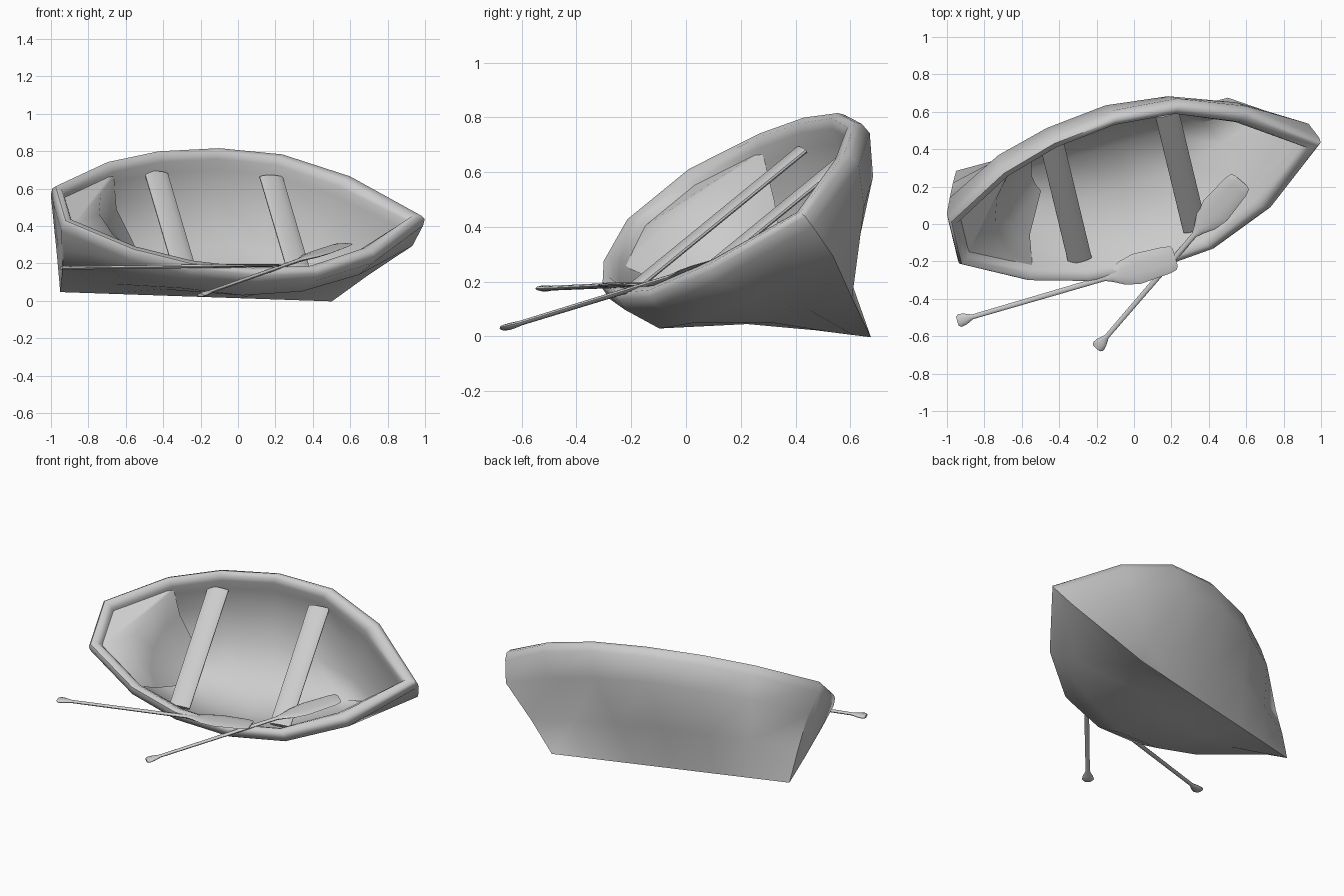
import bpy, bmesh, math
from mathutils import Vector, Matrix

if "Cube" in bpy.data.objects:
    bpy.data.objects.remove(bpy.data.objects["Cube"])

grey = bpy.data.materials.new("plain grey")
grey.use_nodes = True
COLOUR = (0.6, 0.6, 0.6, 1)
grey.diffuse_color = COLOUR
grey.node_tree.nodes["Principled BSDF"].inputs["Base Color"].default_value = COLOUR

# Boat frame: length, beam and height axes of the heeled boat
along = Vector((0.966, 0.26, -0.033)).normalized()
up = along.cross(Vector((-0.18, 0.76, 0.62))).normalized()
beam = up.cross(along)
TILT = Matrix((along, beam, up)).transposed().to_4x4()
TILT.translation = beam * 0.42


def finish(name, bm, angle=45, matrix=TILT):
    bmesh.ops.remove_doubles(bm, verts=bm.verts, dist=0.0005)
    bmesh.ops.recalc_face_normals(bm, faces=bm.faces)
    mesh = bpy.data.meshes.new(name)
    bm.to_mesh(mesh)
    bm.free()
    mesh.materials.append(grey)
    obj = bpy.data.objects.new(name, mesh)
    obj.matrix_world = matrix
    bpy.context.collection.objects.link(obj)
    bpy.ops.object.select_all(action='DESELECT')
    obj.select_set(True)
    bpy.context.view_layer.objects.active = obj
    bpy.ops.object.shade_smooth_by_angle(angle=math.radians(angle))


def face(bm, verts):
    unique = []
    for v in verts:
        if all((v.co - o.co).length > 0.0005 for o in unique):
            unique.append(v)
    if len(unique) > 2:
        bm.faces.new(unique)


def loft(bm, sections, closed=False):
    rings = [[bm.verts.new(p) for p in s] for s in sections]
    n = len(rings[0])
    for a, b in zip(rings, rings[1:]):
        for i in range(n if closed else n - 1):
            j = (i + 1) % n
            face(bm, (a[i], a[j], b[j], b[i]))
    return rings


def mirrored(half):
    # Half section ends on the centre line
    return half + [(u, -v, w) for u, v, w in reversed(half[:-1])]


def mix(a, b, t):
    return a + (b - a) * t


# Position along the boat, half beam at the rim, belly and bilge widths as shares of it
STATIONS = [(-0.971, 0.155, 0.95, 0.5), (-0.633, 0.385, 0.89, 0.41),
            (-0.326, 0.495, 0.88, 0.38), (0.024, 0.54, 0.89, 0.37),
            (0.372, 0.505, 0.85, 0.35), (0.72, 0.335, 0.8, 0.28), (1.062, 0, 0, 0)]
RIM, KEEL = 0.28, -0.31

# Hull: outer skin with gunwale, and the lining of the basin
outer, inner = [], []
for u, b, belly, bilge in STATIONS:
    t = (u + 0.971) / 2.033
    keel_u = mix(-0.845, 0.66, t)
    iu = mix(-0.91, 0.96, t)
    ib = max(b - mix(0.035, 0.06, min(1, t * 4)), 0)
    outer.append(mirrored([
        (iu, ib, RIM - 0.025),
        (mix(u, iu, 0.7), mix(b, ib, 0.7), RIM + 0.008),
        (mix(u, iu, 0.2), mix(b, ib, 0.2), RIM + 0.01),
        (u, b * 1.005, RIM - 0.01),
        (u, b * 1.01, RIM - 0.055),
        (mix(u, keel_u, mix(0.33, 0.08, t)), b * belly, RIM - 0.195),
        (mix(u, keel_u, mix(0.68, 0.58, t)), b * bilge, RIM - 0.4),
        (keel_u, 0, KEEL)]))
    inner.append(mirrored([
        (iu, ib, RIM - 0.025),
        (iu * 0.98, ib * 0.95, RIM - 0.08),
        (iu * 0.94, ib * min(0.84, belly), 0.08),
        (iu * 0.86, ib * min(0.52, bilge + 0.11), -0.08),
        (iu * 0.76, 0, -0.16)]))
bm = bmesh.new()
stern = loft(bm, outer)[0]
for i in range(3):
    face(bm, (stern[i], stern[i + 1], stern[-2 - i], stern[-1 - i]))
face(bm, stern[3:-3])
face(bm, loft(bm, inner)[0])
finish("hull", bm, 58)

# Stern deck with a hollowed front edge that slopes to the floor
edge = mirrored([(-0.59, 0.33, 0.23), (-0.69, 0.18, 0.23), (-0.735, 0, 0.23)])
middle = [(mix(u, -0.5, 0.35), v * 0.76, 0.07) for u, v, w in edge]
foot = [(mix(u, -0.4, 0.8), v * 0.35, -0.1) for u, v, w in edge]
bm = bmesh.new()
front = loft(bm, [edge, middle, foot])[0]
back = [bm.verts.new((u, v, 0.24)) for u, v in
        ((-0.62, -0.315), (-0.905, -0.12), (-0.905, 0.12), (-0.62, 0.315))]
bm.faces.new(front + back)
finish("stern_deck", bm, 75)

# Two rowing benches with rounded tops
for name, u in (("rear_bench", -0.335), ("front_bench", 0.302)):
    bm = bmesh.new()
    bmesh.ops.create_cone(bm, cap_ends=True, segments=14, radius1=0.066,
                          radius2=0.066, depth=0.81)
    shape = Matrix.Diagonal((1, 1, 0.25, 1)) @ Matrix.Rotation(math.pi / 2, 4, 'X')
    bmesh.ops.transform(bm, matrix=Matrix.Translation((u, 0, 0.2)) @ shape, verts=bm.verts)
    finish(name, bm, 50)

# Oar outline: distance from the grip end, half width, half thickness
OAR = [(0, 0.024, 0.009), (0.015, 0.036, 0.011), (0.045, 0.03, 0.011),
       (0.085, 0.013, 0.009), (0.82, 0.015, 0.01), (0.86, 0.032, 0.011),
       (0.92, 0.065, 0.011), (1.0, 0.083, 0.009), (1.17, 0.073, 0.008),
       (1.205, 0.064, 0.006), (1.215, 0.045, 0.004)]


def oar(name, start, end):
    start, end = Vector(start), Vector(end)
    axis = (end - start).normalized()
    side = Vector((0, 0, 1)).cross(axis).normalized()
    normal = axis.cross(side)
    angles = [math.tau * i / 10 for i in range(10)]
    bm = bmesh.new()
    rings = loft(bm, [[start + axis * d + side * w * math.cos(a) + normal * h * math.sin(a)
                       for a in angles] for d, w, h in OAR], closed=True)
    for ring in (rings[0], rings[-1]):
        bm.faces.new(ring)
    finish(name, bm, 50, Matrix.Identity(4))


oar("left_oar", (-0.945, -0.52, 0.175), (0.22, -0.18, 0.19))
oar("right_oar", (-0.2, -0.665, 0.03), (0.575, 0.235, 0.305))
